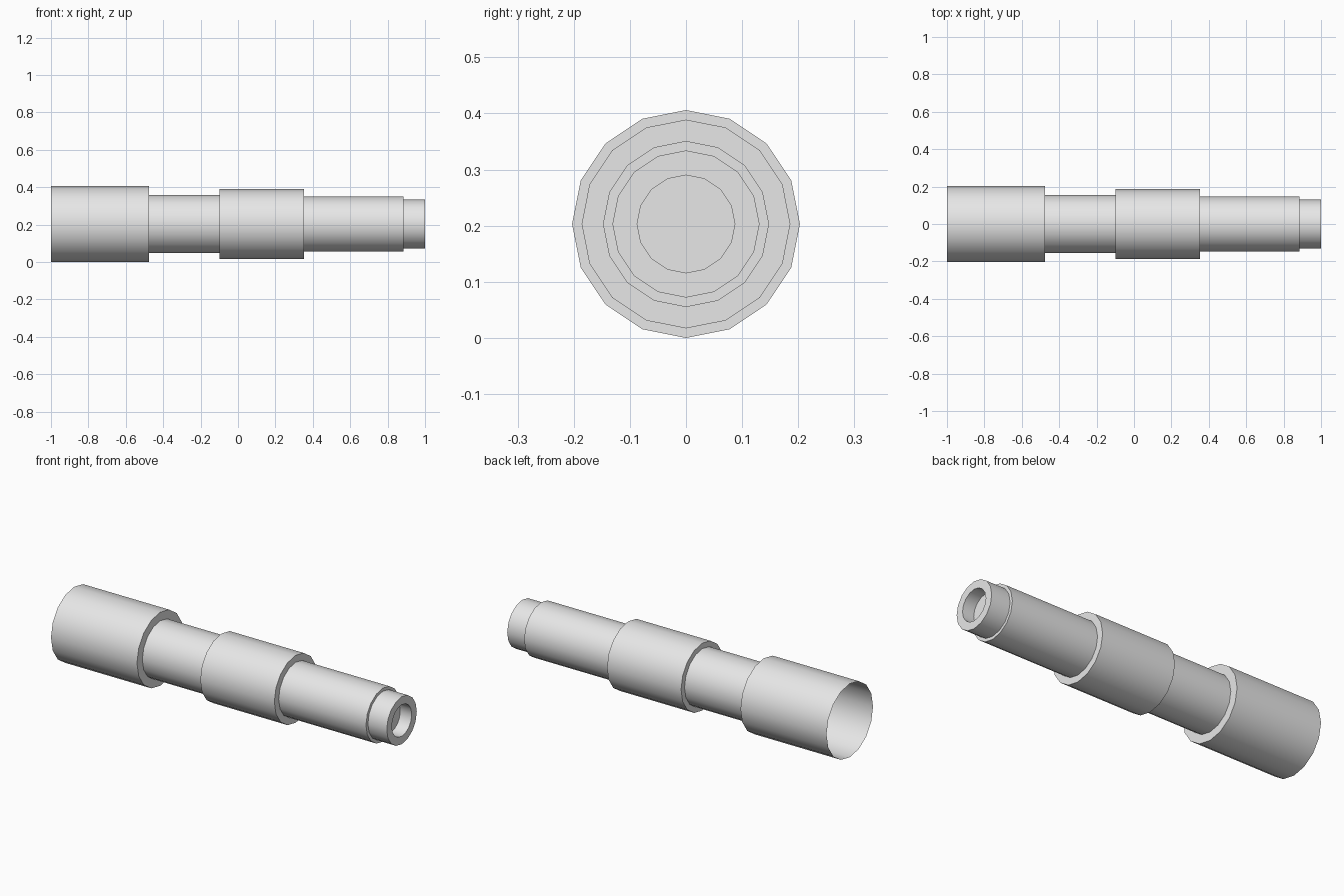
import bpy
import bmesh
import math

cube = bpy.data.objects.get("Cube")
if cube:
    bpy.data.objects.remove(cube, do_unlink=True)

SIDES = 16
AXIS_Z = 0.203

grey = bpy.data.materials.new("plain_grey")
grey.use_nodes = True
colour = (0.8, 0.8, 0.8, 1.0)
grey.diffuse_color = colour
grey.node_tree.nodes["Principled BSDF"].inputs["Base Color"].default_value = colour


def lathe(name, profile, capped=False):
    """Revolve (x, radius) points about the long axis; optionally close the last ring."""
    bm = bmesh.new()
    rings = []
    for x, r in profile:
        ring = []
        for i in range(SIDES):
            a = 2 * math.pi * i / SIDES
            ring.append(bm.verts.new((x, r * math.cos(a), AXIS_Z + r * math.sin(a))))
        rings.append(ring)
    for lo, hi in zip(rings, rings[1:]):
        for i in range(SIDES):
            j = (i + 1) % SIDES
            bm.faces.new((lo[i], lo[j], hi[j], hi[i]))
    if capped:
        bm.faces.new(rings[-1])
    mesh = bpy.data.meshes.new(name)
    bm.to_mesh(mesh)
    bm.free()
    mesh.materials.append(grey)
    obj = bpy.data.objects.new(name, mesh)
    bpy.context.collection.objects.link(obj)
    bpy.ops.object.select_all(action="DESELECT")
    obj.select_set(True)
    bpy.context.view_layer.objects.active = obj
    bpy.ops.object.shade_smooth_by_angle(angle=math.radians(30))
    return obj


# Wide sleeve, open at its outer end, with a shoulder down to the neck
lathe("open_sleeve", [(-1.0, 0.203), (-0.475, 0.203), (-0.475, 0.156)])

# Narrow neck, with the shoulder up to the collar
lathe("neck", [(-0.475, 0.156), (-0.10, 0.156), (-0.10, 0.186)])

# Thick middle collar
lathe("middle_collar", [(-0.10, 0.186), (0.352, 0.186), (0.352, 0.148)])

# Long front tube
lathe("front_tube", [(0.352, 0.148), (0.885, 0.148), (0.885, 0.131)])

# End tip with a shallow blind bore
lathe("bored_tip", [(0.885, 0.131), (1.0, 0.131), (1.0, 0.087), (0.93, 0.087)], capped=True)
